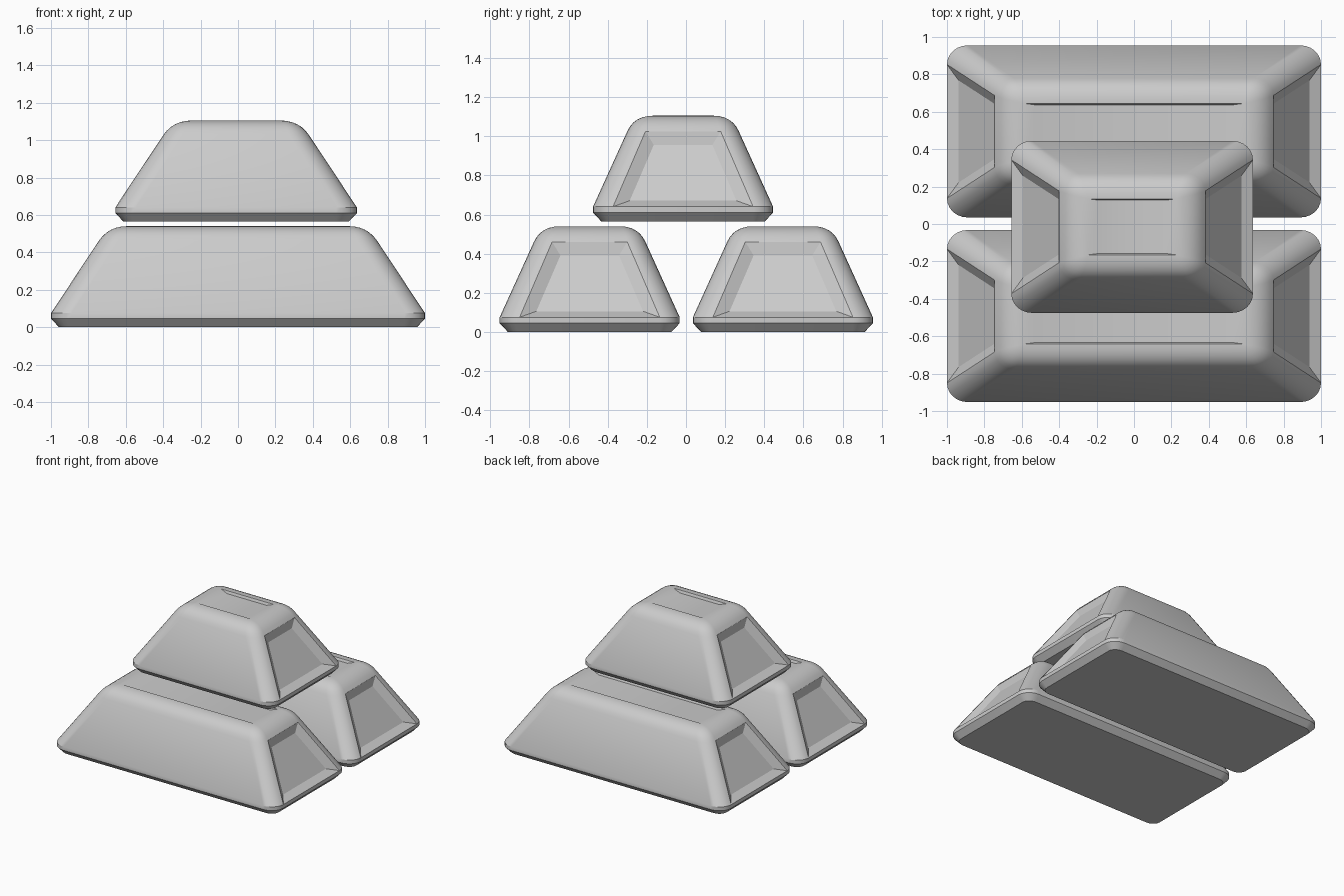
import bpy, bmesh
from math import radians
from mathutils import Vector

if "Cube" in bpy.data.objects:
    bpy.data.objects.remove(bpy.data.objects["Cube"])

SEG = 6


def bez(a, b, c, t):
    return a * (1 - t) ** 2 + 2 * b * t * (1 - t) + c * t * t


def ring_points(hx, hy, cx, cy, z):
    """Rounded rectangle: outer half sizes hx, hy; straight-edge half lengths cx, cy."""
    from math import cos, sin, pi
    pts = []
    for q, (sx, sy) in enumerate(((1, 1), (-1, 1), (-1, -1), (1, -1))):
        arc = []
        for i in range(SEG + 1):
            a = i / SEG * pi / 2
            arc.append(Vector((sx * (cx + (hx - cx) * cos(a)), sy * (cy + (hy - cy) * sin(a)), z)))
        pts += arc if q % 2 == 0 else arc[::-1]
    return pts


def ingot(name, half_len, loc):
    d = half_len - 1.0
    # half sizes, straight lengths and height, from foot to rounded top
    rows = [(.957, .418, .885, .355, 0), (1, .46, .89, .358, .045), (1, .46, .89, .358, .075),
            (.745, .285, .64, .192, .46)]
    for i in range(1, SEG + 1):
        t = i / SEG
        rows.append((bez(.745, .692, .59, t), bez(.285, .25, .15, t),
                     bez(.64, .61, .59, t), bez(.192, .17, .15, t), bez(.46, .54, .54, t)))
    bm = bmesh.new()
    rings = [[bm.verts.new(p) for p in ring_points(hx + d, hy, cx + d, cy, z)]
             for hx, hy, cx, cy, z in rows]
    n = len(rings[0])
    for a, b in zip(rings, rings[1:]):
        for i in range(n):
            j = (i + 1) % n
            bm.faces.new((a[i], a[j], b[j], b[i]))
    bm.faces.new(rings[0][::-1])
    bm.faces.new(rings[-1])
    bmesh.ops.remove_doubles(bm, verts=bm.verts[:], dist=1e-5)
    bmesh.ops.recalc_face_normals(bm, faces=bm.faces[:])
    bm.normal_update()

    # recessed panels in both sloping ends
    ends = [f for f in bm.faces if abs(f.normal.x) > .5 and abs(f.normal.y) < .01
            and f.calc_area() > .1]
    bmesh.ops.inset_individual(bm, faces=ends, thickness=.06, depth=-.035, use_even_offset=True)

    # shallow tray in the top, with gently sloping short ends
    top = max((f for f in bm.faces if f.normal.z > .99), key=lambda f: f.calc_area())
    new = bmesh.ops.extrude_discrete_faces(bm, faces=[top])["faces"][0]
    for v in new.verts:
        v.co.x -= .06 * (1 if v.co.x > 0 else -1)
        v.co.y -= .008 * (1 if v.co.y > 0 else -1)
        v.co.z -= .02

    me = bpy.data.meshes.new(name)
    bm.to_mesh(me)
    bm.free()
    ob = bpy.data.objects.new(name, me)
    ob.location = loc
    bpy.context.collection.objects.link(ob)
    bpy.ops.object.select_all(action='DESELECT')
    ob.select_set(True)
    bpy.context.view_layer.objects.active = ob
    bpy.ops.object.shade_smooth_by_angle(angle=radians(25))


# two long bars side by side and a shorter one stacked on them
ingot("front_ingot", 1.0, (0, -.492, 0))
ingot("back_ingot", 1.0, (0, .495, 0))
ingot("top_ingot", .646, (-.01, -.015, .565))
